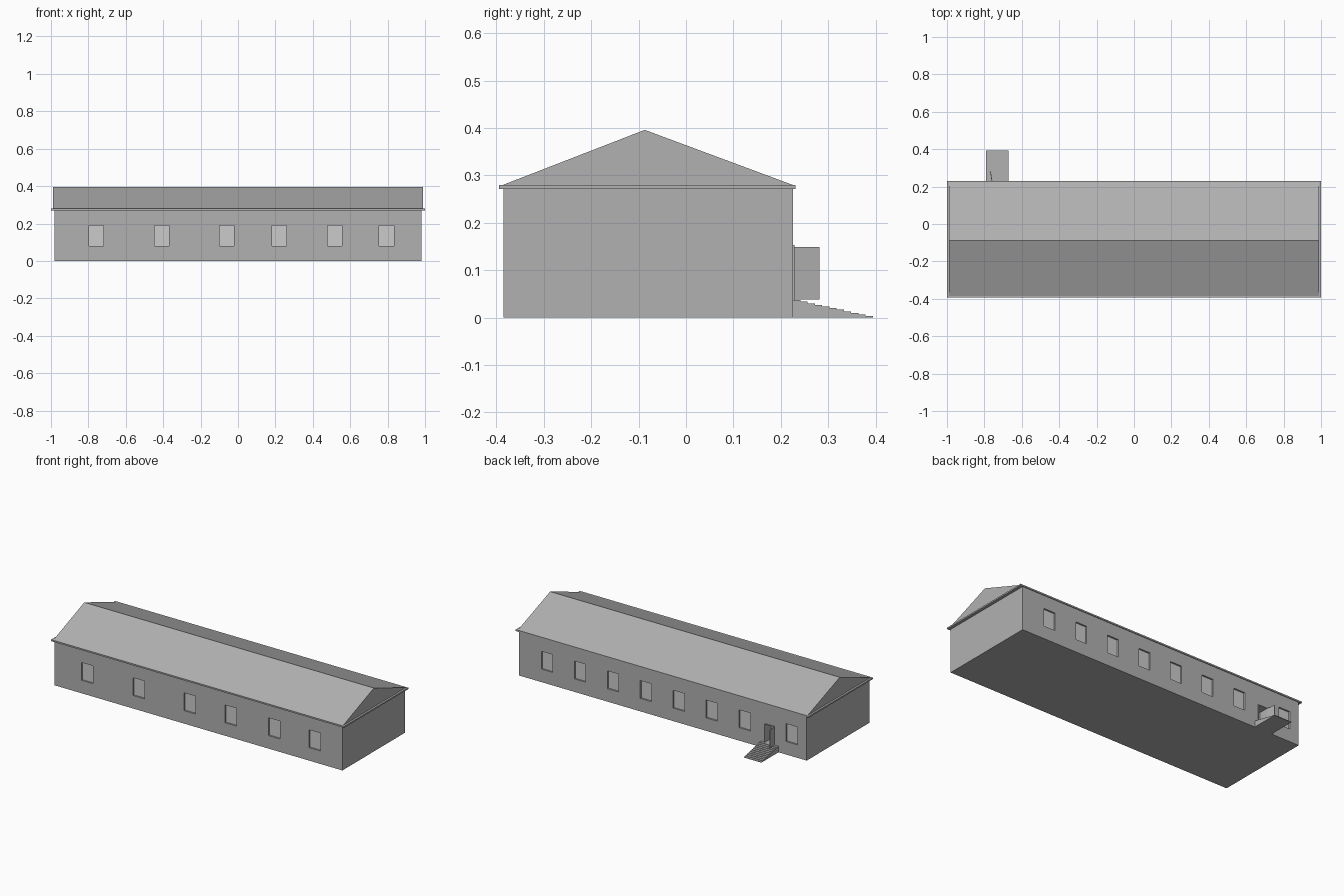
import bpy, bmesh

if "Cube" in bpy.data.objects:
    bpy.data.objects.remove(bpy.data.objects["Cube"])

# Mid grey for the building; the window panes keep the paler default
grey = bpy.data.materials.new("mid_grey")
grey.diffuse_color = (0.44, 0.44, 0.44, 1)
grey.use_nodes = True
grey.node_tree.nodes["Principled BSDF"].inputs["Base Color"].default_value = grey.diffuse_color


def mesh_object(name, bm, mat=grey):
    bmesh.ops.recalc_face_normals(bm, faces=bm.faces)
    me = bpy.data.meshes.new(name)
    bm.to_mesh(me)
    bm.free()
    if mat:
        me.materials.append(mat)
    ob = bpy.data.objects.new(name, me)
    bpy.context.collection.objects.link(ob)
    return ob


def add_box(bm, x, y, z):
    vs = bmesh.ops.create_cube(bm, size=1)["verts"]
    for v in vs:
        v.co = [lo + (c + 0.5) * (hi - lo) for c, (lo, hi) in zip(v.co, (x, y, z))]


def boxes(name, specs, mat=grey):
    bm = bmesh.new()
    for s in specs:
        add_box(bm, *s)
    return mesh_object(name, bm, mat)


def prism(name, profile, x0, x1):
    """Extrude a (y, z) profile along x."""
    bm = bmesh.new()
    face = bm.faces.new([bm.verts.new((x0, y, z)) for y, z in profile])
    new = bmesh.ops.extrude_face_region(bm, geom=[face])["geom"]
    bmesh.ops.translate(bm, vec=(x1 - x0, 0, 0),
                        verts=[g for g in new if isinstance(g, bmesh.types.BMVert)])
    return mesh_object(name, bm)


FRONT, BACK, HALF = -0.385, 0.226, 0.982
WIN_Z, WIN_HALF, DEPTH = (0.08, 0.19), 0.039, 0.011
front_x = [-0.758, -0.407, -0.06, 0.22, 0.517, 0.794]
back_x = [0.79 - 0.225 * i for i in range(7)] + [-0.88]
DOOR_X, DOOR_Z = (-0.757, -0.697), (0.037, 0.149)

# Walls with recessed windows and an open doorway
walls = boxes("walls", [((-HALF, HALF), (FRONT, BACK), (0, 0.272))])
cuts = [((x - WIN_HALF, x + WIN_HALF), (FRONT - 0.05, FRONT + DEPTH), WIN_Z) for x in front_x]
cuts += [((x - WIN_HALF, x + WIN_HALF), (BACK - DEPTH, BACK + 0.05), WIN_Z) for x in back_x]
cuts.append((DOOR_X, (BACK - 0.06, BACK + 0.05), DOOR_Z))
cutter = boxes("opening_cutter", cuts)
cutter.hide_render = True
mod = walls.modifiers.new("openings", 'BOOLEAN')
mod.object = cutter
mod.operation = 'DIFFERENCE'
mod.solver = 'EXACT'
bpy.context.view_layer.objects.active = walls
bpy.ops.object.modifier_apply(modifier=mod.name)
bpy.data.objects.remove(cutter)

# Pale window panes at the back of each recess
for side, xs, y in (("front", front_x, FRONT + DEPTH), ("back", back_x, BACK - DEPTH)):
    boxes(side + "_window_panes",
          [((x - WIN_HALF, x + WIN_HALF), (y - 0.001, y + 0.001), WIN_Z) for x in xs], None)

# Eaves slab and gable roof
boxes("eaves", [((-1, 1), (-0.394, 0.231), (0.271, 0.28))])
prism("roof", [(-0.386, 0.28), (0.225, 0.28), (-0.087, 0.396)], -0.988, 0.988)

# Door frame and the door leaf standing open
(dx0, dx1), (dz0, dz1) = DOOR_X, DOOR_Z
fy = (BACK - 0.004, BACK + 0.003)
boxes("door_frame", [((dx0 - 0.004, dx0), fy, (dz0, dz1 + 0.004)),
                     ((dx1, dx1 + 0.004), fy, (dz0, dz1 + 0.004)),
                     ((dx0, dx1), fy, (dz1, dz1 + 0.004))])
leaf = boxes("door_leaf", [((-0.004, 0), (0, 0.056), (dz0 + 0.001, dz1))])
leaf.location = (dx0, BACK, 0)
leaf.rotation_euler.z = 0.15

# Shallow flight of steps up to the door
STEPS, OUT, RISE = 11, 0.394, 0.037
run = (OUT - BACK) / STEPS
profile = [(BACK, 0), (OUT, 0)]
for i in range(STEPS):
    z = RISE * (i + 1) / STEPS
    profile += [(OUT - run * i, z), (OUT - run * (i + 1), z)]
prism("steps", profile, -0.79, -0.67)
